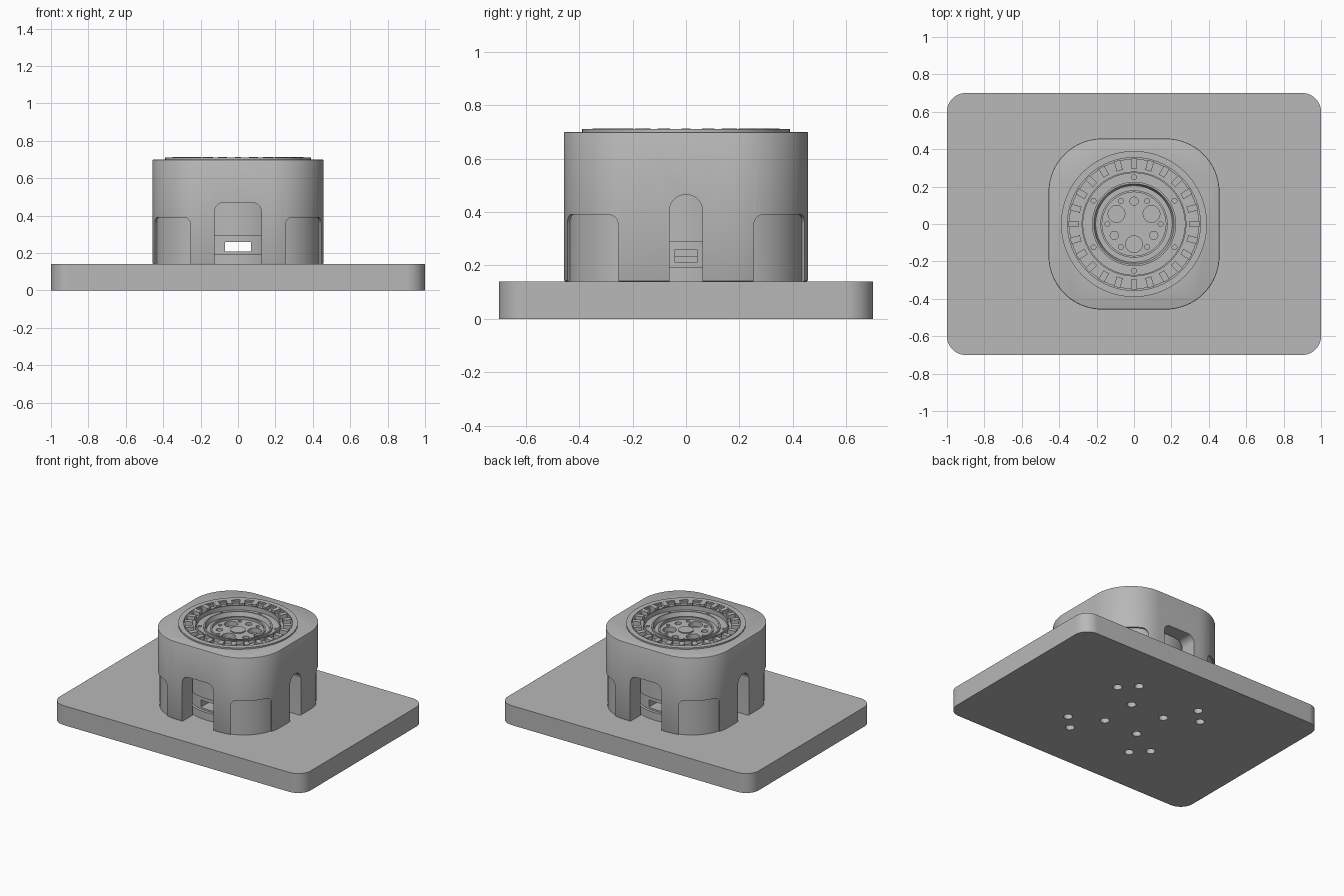
import bpy, bmesh
from math import pi, cos, sin
from mathutils import Matrix, Vector

cube = bpy.data.objects.get("Cube")
if cube:
    bpy.data.objects.remove(cube, do_unlink=True)

grey = bpy.data.materials.new("plain grey")
grey.use_nodes = True
grey.diffuse_color = (0.48, 0.48, 0.48, 1)
grey.node_tree.nodes["Principled BSDF"].inputs["Base Color"].default_value = grey.diffuse_color


def finish(name, bm):
    bmesh.ops.recalc_face_normals(bm, faces=bm.faces)
    mesh = bpy.data.meshes.new(name)
    bm.to_mesh(mesh)
    bm.free()
    ob = bpy.data.objects.new(name, mesh)
    bpy.context.collection.objects.link(ob)
    mesh.materials.append(grey)
    return ob


def rounded(x0, x1, y0, y1, r, steps=12):
    """Outline of a rounded rectangle."""
    corners = [(x1 - r, y1 - r), (x0 + r, y1 - r), (x0 + r, y0 + r), (x1 - r, y0 + r)]
    return [(cx + r * cos(pi / 2 * (k + i / steps)), cy + r * sin(pi / 2 * (k + i / steps)))
            for k, (cx, cy) in enumerate(corners) for i in range(steps + 1)]


def circle(x, y, r, n=24):
    return [(x + r * cos(2 * pi * i / n), y + r * sin(2 * pi * i / n)) for i in range(n)]


def prisms(name, outlines, z0, z1, matrix=Matrix()):
    """Straight extrusions of several outlines in one object."""
    bm = bmesh.new()
    for pts in outlines:
        low = [bm.verts.new(matrix @ Vector((x, y, z0))) for x, y in pts]
        high = [bm.verts.new(matrix @ Vector((x, y, z1))) for x, y in pts]
        bm.faces.new(low)
        bm.faces.new(high)
        for i in range(len(pts)):
            j = (i + 1) % len(pts)
            bm.faces.new((low[i], low[j], high[j], high[i]))
    bmesh.ops.remove_doubles(bm, verts=bm.verts, dist=1e-5)
    return finish(name, bm)


def lathe(name, profile, n=96):
    bm = bmesh.new()
    verts = [bm.verts.new((r, 0, z)) for r, z in profile]
    edges = [bm.edges.new(pair) for pair in zip(verts, verts[1:])]
    bmesh.ops.spin(bm, geom=verts + edges, cent=(0, 0, 0), axis=(0, 0, 1),
                   angle=2 * pi, steps=n, use_merge=False)
    bmesh.ops.remove_doubles(bm, verts=bm.verts, dist=1e-5)
    return finish(name, bm)


def apply(ob, mod):
    bpy.context.view_layer.objects.active = ob
    bpy.ops.object.modifier_apply(modifier=mod.name)


def cut(ob, cutter):
    mod = ob.modifiers.new("cut", 'BOOLEAN')
    mod.operation, mod.solver, mod.object = 'DIFFERENCE', 'EXACT', cutter
    apply(ob, mod)
    bpy.data.objects.remove(cutter, do_unlink=True)


def arch(half_width, top, r, near, far, turn=0):
    """Round-topped upright slot cutter running along y."""
    place = Matrix.Rotation(turn, 4, 'Z') @ Matrix.Rotation(pi / 2, 4, 'X')
    return prisms("slot_cutter", [rounded(-half_width, half_width, -0.1, top, r)], near, far, place)


def ring_points(r, n, start=0.0):
    return [(r * cos(start + 2 * pi * i / n), r * sin(start + 2 * pi * i / n)) for i in range(n)]


# Base plate with mounting holes
base = prisms("base_plate", [rounded(-1, 1, -0.7, 0.7, 0.1)], 0, 0.14)
spots = [(sx * a, sy * b) for sx in (-1, 1) for sy in (-1, 1)
         for a, b in ((0.135, 0.135), (0.35, 0.25), (0.25, 0.35))]
cut(base, prisms("hole_cutter", [circle(x, y, 0.03) for x, y in spots], -0.1, 0.3))

# Housing: rounded square shell on four legs
W = 0.457
housing = prisms("housing", [rounded(-W, W, -W, W, 0.287, 20)], 0.14, 0.70)
bevel = housing.modifiers.new("edge", 'BEVEL')
bevel.width, bevel.segments, bevel.angle_limit = 0.006, 2, 0.8
apply(housing, bevel)
cut(housing, prisms("bore_cutter", [circle(0, 0, 0.36, 96)], 0.05, 0.9))
cut(housing, arch(0.125, 0.47, 0.05, -0.7, 0.7))
cut(housing, arch(0.062, 0.465, 0.0619, -0.7, 0.7, pi / 2))

# Shallow round-topped recesses on the housing corners
for k in range(4):
    recess = arch(0.134, 0.39, 0.035, 0.4, 0.7, pi / 4 + k * pi / 2)
    c = W - 0.012
    cut(recess, prisms("recess_core", [rounded(-c, c, -c, c, 0.275, 20)], -0.3, 0.9))
    cut(housing, recess)

# Motor core with stepped, sunken face
core = lathe("motor_core", [
    (0, 0.29), (0.345, 0.29), (0.345, 0.70), (0.39, 0.70), (0.39, 0.71), (0.355, 0.71),
    (0.355, 0.685), (0.28, 0.685), (0.28, 0.708), (0.272, 0.708), (0.272, 0.675),
    (0.225, 0.675), (0.225, 0.69), (0.215, 0.69), (0.205, 0.66), (0.18, 0.66),
    (0.18, 0.672), (0.17, 0.672), (0.17, 0.655), (0, 0.655)])
lobes = [circle(x, y, 0.045) for x, y in ring_points(0.108, 3, pi / 6)]
cut(core, prisms("lobe_cutter", lobes, 0.62, 0.9))
small = [circle(x, y, 0.022, 16) for x, y in ring_points(0.122, 3, pi / 2)]
small += [circle(x, y, 0.013, 12) for x, y in ring_points(0.142, 6)]
small += [circle(x, y, 0.013, 12) for x, y in ring_points(0.25, 6, pi / 6)]
cut(core, prisms("screw_hole_cutter", small, 0.635, 0.9))
cap = lathe("centre_cap", [(0, 0.65), (0.05, 0.65), (0.05, 0.662), (0, 0.662)], 32)

# Ring of teeth in the outer groove
bm = bmesh.new()
for i in range(24):
    place = (Matrix.Rotation(i * pi / 12, 4, 'Z') @ Matrix.Translation((0.323, 0, 0.695))
             @ Matrix.Diagonal((0.055, 0.034, 0.034, 1)))
    bmesh.ops.create_cube(bm, size=1, matrix=place)
teeth = finish("tooth_ring", bm)

# Lower hub with a cable tunnel front to back and side sockets
hub = lathe("lower_hub", [(0, 0.14), (0.35, 0.14), (0.35, 0.195), (0.33, 0.195),
                          (0.33, 0.292), (0, 0.292)])
along_y = Matrix.Rotation(pi / 2, 4, 'X')
cut(hub, prisms("tunnel_cutter", [rounded(-0.07, 0.07, 0.207, 0.26, 0.004, 3)], -0.6, 0.6, along_y))
for side in (-1, 1):
    turned = Matrix.Rotation(side * pi / 2, 4, 'Z') @ along_y
    cut(hub, prisms("socket_cutter", [rounded(-0.042, 0.042, 0.21, 0.26, 0.004, 3)], 0.25, 0.6, turned))
    prisms("socket_tongue", [rounded(-0.042, 0.042, 0.21, 0.235, 0.002, 2)], 0.24, 0.31, turned)

# Smooth the round walls, keep edges sharp
bpy.ops.object.select_all(action='DESELECT')
for ob in (base, housing, core, cap, teeth, hub):
    ob.select_set(True)
    bpy.context.view_layer.objects.active = ob
bpy.ops.object.shade_smooth_by_angle(angle=0.5)
